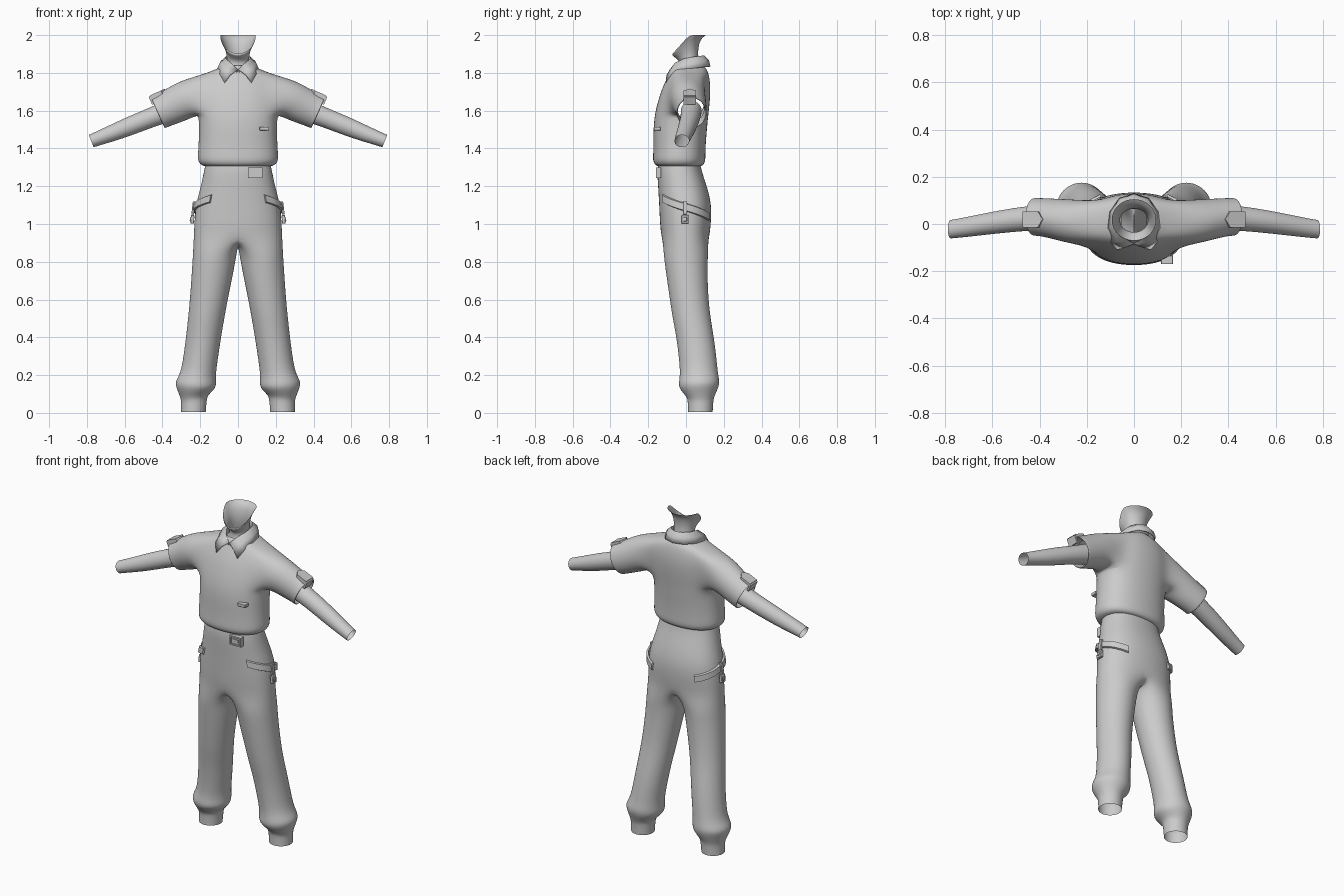
import bpy, bmesh, math
from mathutils import Vector

if "Cube" in bpy.data.objects:
    bpy.data.objects.remove(bpy.data.objects["Cube"])

grey = bpy.data.materials.new("cloth grey")
grey.diffuse_color = (0.6, 0.6, 0.6, 1)
grey.use_nodes = True
grey.node_tree.nodes["Principled BSDF"].inputs["Base Color"].default_value = grey.diffuse_color


def finish(name, bm, mirror=True, subsurf=0, solid=0, bevel=0, angle=60):
    bmesh.ops.recalc_face_normals(bm, faces=bm.faces)
    me = bpy.data.meshes.new(name)
    bm.to_mesh(me)
    bm.free()
    ob = bpy.data.objects.new(name, me)
    bpy.context.collection.objects.link(ob)
    me.materials.append(grey)
    if mirror:
        m = ob.modifiers.new("mirror", 'MIRROR')
        m.use_clip = True
    if solid:
        m = ob.modifiers.new("solid", 'SOLIDIFY')
        m.thickness, m.offset = solid, 0
    if bevel:
        m = ob.modifiers.new("bevel", 'BEVEL')
        m.width, m.segments = bevel, 2
    if subsurf:
        ob.modifiers.new("subsurf", 'SUBSURF').levels = subsurf
        ob.modifiers["subsurf"].render_levels = subsurf
    bpy.context.view_layer.objects.active = ob
    ob.select_set(True)
    bpy.ops.object.shade_smooth_by_angle(angle=math.radians(angle))
    ob.select_set(False)
    return ob


def bridge(bm, a, b, closed=False, skip=()):
    n = len(a)
    for i in range(n if closed else n - 1):
        if i not in skip:
            j = (i + 1) % n
            bm.faces.new((a[i], a[j], b[j], b[i]))


def spow(v, e):
    return math.copysign(abs(v) ** e, v)


def body_point(deg, z, rx, yf, yb, grow=1.026, e=0.88):
    a = math.radians(deg)
    x = rx * grow * spow(math.cos(a), e)
    y = (yf + yb) / 2 + (yb - yf) / 2 * grow * spow(math.sin(a), e)
    return Vector((0 if abs(deg) == 90 else x, y, z))


def half_ring(bm, row):
    return [bm.verts.new(body_point(-90 + 22.5 * k, *row)) for k in range(9)]


def arm_ring(bm, n, x, z, y, r, ry, tilt=0.42):
    # ring square to the sloping arm, starting at its top and going to the back
    out = []
    g = 1 / (2 / 3 + math.cos(math.tau / n) / 3)
    for i in range(n):
        a = math.tau * i / n
        h = r * g * math.cos(a)
        out.append(bm.verts.new((x + h * math.sin(tilt), y + ry * g * math.sin(a),
                                 z + h * math.cos(tilt))))
    return out


# shirt: half torso with an arm hole, sleeve grown from the hole
bm = bmesh.new()
rows = [(1.305, .165, -.14, .07), (1.31, .195, -.163, .092), (1.335, .212, -.175, .102),
        (1.37, .211, -.173, .102), (1.43, .207, -.171, .104), (1.50, .205, -.172, .11),
        (1.575, .207, -.166, .117), (1.65, .21, -.148, .126), (1.73, .20, -.122, .13),
        (1.795, .175, -.088, .12), (1.822, .11, -.075, .108), (1.84, .07, -.06, .09)]
rings = [half_ring(bm, r) for r in rows]
for i in range(len(rings) - 1):
    bridge(bm, rings[i], rings[i + 1], skip=(2, 3, 4, 5) if 6 <= i <= 8 else ())
lo, hi = rings[6], rings[9]
hole = [hi[4], hi[5], hi[6], rings[8][6], rings[7][6], lo[6], lo[5], lo[4], lo[3], lo[2],
        rings[7][2], rings[8][2], hi[2], hi[3]]
prev = hole
for s in [(.265, 1.665, .01, .102, .094), (.34, 1.627, .022, .096, .085),
          (.40, 1.6, .03, .09, .08), (.422, 1.59, .03, .09, .08), (.426, 1.589, .03, .087, .077),
          (.422, 1.59, .03, .081, .072), (.36, 1.61, .025, .076, .07)]:
    cur = arm_ring(bm, 14, *s)
    bridge(bm, prev, cur, True)
    prev = cur
finish("shirt", bm, subsurf=2)

# trousers: half hips that split into a leg with a gathered ankle
bm = bmesh.new()
prev = None
for row in [(1.35, .165, -.14, .07), (1.285, .178, -.153, .08), (1.2, .195, -.147, .11),
            (1.1, .223, -.141, .136), (1.0, .23, -.137, .131), (.93, .233, -.13, .123)]:
    cur = half_ring(bm, row)
    if prev:
        bridge(bm, prev, cur)
    prev = cur
prev += [bm.verts.new((0, y, z)) for y, z in ((.07, .9), (0, .885), (-.07, .9))]
for z, xi, xo, yf, yb in [(.84, .008, .238, -.118, .117), (.76, .022, .243, -.108, .112),
                          (.6, .055, .254, -.085, .118), (.5, .073, .264, -.07, .13),
                          (.4, .09, .275, -.05, .147), (.3, .105, .288, -.038, .16),
                          (.21, .118, .303, -.03, .168), (.165, .116, .333, -.037, .178),
                          (.13, .118, .325, -.038, .17), (.085, .16, .302, .005, .148),
                          (.06, .166, .301, .01, .144), (.005, .171, .301, .011, .141)]:
    cur = []
    for k in range(12):
        a = math.radians(-120 + 30 * k)
        cur.append(bm.verts.new(((xi + xo) / 2 + (xo - xi) / 2 * 1.047 * math.cos(a),
                                 (yf + yb) / 2 + (yb - yf) / 2 * 1.047 * math.sin(a),
                                 z - (.01 * math.cos(a) if z < .1 else 0) * (z > .05))))
    bridge(bm, prev, cur, True)
    prev = cur
finish("trousers", bm, subsurf=2)

# forearms, open at the wrist
bm = bmesh.new()
prev = None
for s in [(.37, 1.598, .028, .058, .055), (.45, 1.567, .024, .051, .052),
          (.55, 1.528, .012, .05, .049), (.65, 1.487, -.003, .045, .045),
          (.73, 1.457, -.016, .038, .041), (.777, 1.439, -.022, .035, .039)]:
    cur = arm_ring(bm, 12, *s, tilt=.37)
    if prev:
        bridge(bm, prev, cur, True)
    prev = cur
finish("forearm", bm, subsurf=2)

# neck flaring to an open jaw line
bm = bmesh.new()
prev = None
for zf, zb, rx, yf, yb in [(1.78, 1.8, .064, -.05, .085), (1.84, 1.86, .058, -.032, .068),
                           (1.865, 1.91, .06, -.036, .062), (1.885, 1.96, .078, -.066, .07),
                           (1.892, 1.985, .09, -.073, .085), (1.9, 2.0, .094, -.07, .105)]:
    cur = []
    for k in range(9):
        deg = -90 + 22.5 * k
        t = min(1, 1 + math.sin(math.radians(deg)))
        cur.append(bm.verts.new(body_point(deg, zf + (zb - zf) * t, rx, yf, yb, e=1)))
    if prev:
        bridge(bm, prev, cur)
    prev = cur
finish("neck", bm, subsurf=2)

# folded shirt collar with pointed fronts
bm = bmesh.new()
top = [(.004, -.086, 1.815), (.04, -.058, 1.85), (.066, -.01, 1.872), (.065, .045, 1.882),
       (.038, .085, 1.887), (0, .098, 1.887)]
low = [(.07, -.105, 1.747), (.094, -.078, 1.79), (.108, -.015, 1.818), (.1, .05, 1.826),
       (.06, .108, 1.832), (0, .126, 1.833)]
mid = [Vector(a).lerp(Vector(b), .5) + Vector((.006, -.004 if i < 2 else .003, .006))
       if i < 5 else Vector((0, .118, 1.865)) for i, (a, b) in enumerate(zip(top, low))]
inner = [(x * .86, y * .86, z - .05) for x, y, z in top]
loops = [[bm.verts.new(p) for p in row] for row in (inner, top, mid, low)]
for a, b in zip(loops, loops[1:]):
    bridge(bm, a, b)
finish("collar", bm, solid=.008, angle=50)

# slanted pocket flaps wrapping round the hips
bm = bmesh.new()
prev = None
for i in range(10):
    t = i / 9
    deg = -52 + 108 * t
    zc = 1.135 - .095 * t
    cur = []
    for dz, out in ((.022, .002), (.018, .012), (-.018, .012), (-.022, .002)):
        z = zc + dz
        rx = .197 + (1.2 - z) * .27 if z > 1.1 else .225 + (1.1 - z) * .06
        yb = .112 + (1.2 - z) * .24 if z > 1.1 else .137
        cur.append(bm.verts.new(body_point(deg, z, rx + out, -.143 - out, yb + out, grow=1)))
    if prev:
        bridge(bm, prev, cur, True)
    else:
        bm.faces.new(cur)
    prev = cur
bm.faces.new(prev)
finish("pocket_flap", bm, angle=35)


def add_box(bm, c, s, rot=0):
    vs = bmesh.ops.create_cube(bm, size=1)['verts']
    for v in vs:
        x, y, z = (v.co[i] * s[i] for i in range(3))
        v.co = (c[0] + x * math.cos(rot) + z * math.sin(rot), c[1] + y,
                c[2] - x * math.sin(rot) + z * math.cos(rot))


# hanging clip on each hip
bm = bmesh.new()
add_box(bm, (.236, -.005, 1.085), (.014, .022, .07), -.12)
add_box(bm, (.241, -.005, 1.025), (.018, .036, .045), -.08)
add_box(bm, (.249, -.005, 1.025), (.012, .018, .022), -.08)
finish("hip_clip", bm, bevel=.003, angle=35)

# sleeve tabs: a five-sided plate lying over the hem
bm = bmesh.new()
outline = [(.384, .02, 1.708), (.405, -.014, 1.698), (.464, -.014, 1.672),
           (.464, .054, 1.672), (.405, .054, 1.698)]
vs = [[bm.verts.new((x + d * .4, y, z + d * .9)) for x, y, z in outline] for d in (-.016, .009)]
bm.faces.new(vs[0])
bm.faces.new(vs[1])
bridge(bm, vs[0], vs[1], True)
add_box(bm, (.459, .02, 1.654), (.01, .066, .045), .42)
finish("sleeve_tab", bm, angle=35)

# belt buckle: frame of four bars, backing plate and small tongue
bm = bmesh.new()
add_box(bm, (.092, -.143, 1.272), (.066, .02, .048))
for s in (-1, 1):
    add_box(bm, (.092 + s * .034, -.146, 1.272), (.008, .028, .056))
    add_box(bm, (.092, -.146, 1.272 + s * .024), (.076, .028, .008))
add_box(bm, (.092, -.15, 1.272), (.036, .018, .02))
finish("belt_buckle", bm, mirror=False, angle=35)

# small chest bar
bm = bmesh.new()
add_box(bm, (.14, -.152, 1.505), (.05, .036, .018))
finish("chest_bar", bm, mirror=False, bevel=.002, angle=35)
